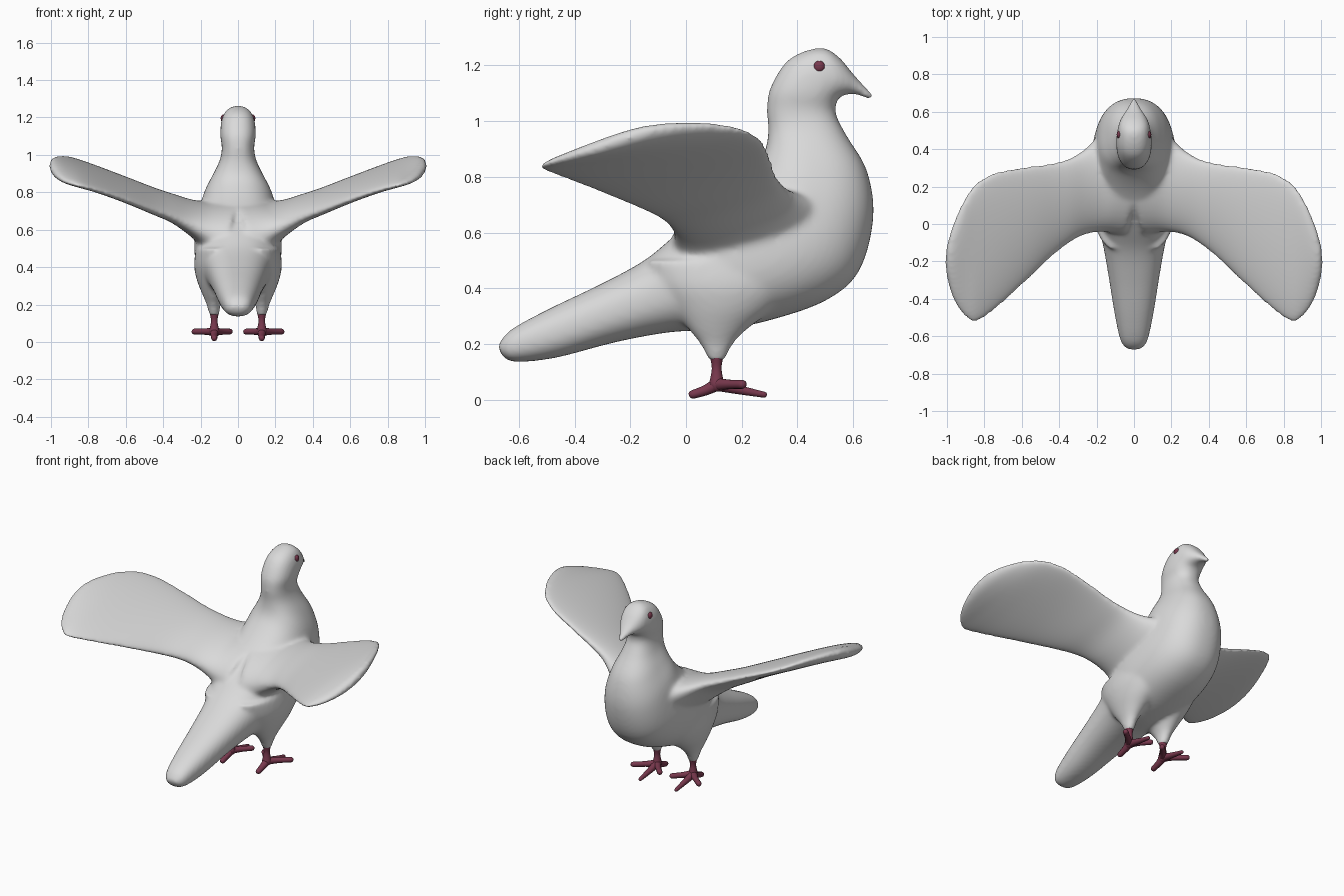
import bpy, bmesh, math
from mathutils import Vector


def material(name, rgb):
    m = bpy.data.materials.new(name)
    m.diffuse_color = (*rgb, 1)
    return m


GREY = material("pale grey feathers", (0.7, 0.7, 0.7))
MAROON = material("maroon skin", (0.19, 0.04, 0.075))


def spline(rows, steps):
    """Catmull-Rom interpolation of rows of numbers."""
    out = []
    for i in range(len(rows) - 1):
        p = [rows[max(i - 1, 0)], rows[i], rows[i + 1], rows[min(i + 2, len(rows) - 1)]]
        for k in range(steps):
            t = k / steps
            out.append([0.5 * (2 * b + (c - a) * t + (2 * a - 5 * b + 4 * c - d) * t * t
                               + (3 * b - a - 3 * c + d) * t ** 3)
                        for a, b, c, d in zip(*p)])
    out.append(list(rows[-1]))
    return out


def loft(bm, rings, sides=32, power=1.0):
    """Closed skin over rings given as (centre, half axis, half axis)."""
    def bend(v):
        return math.copysign(abs(v) ** power, v)
    loops = []
    for c, a, b in rings:
        loops.append([])
        for k in range(sides):
            u = 2 * math.pi * k / sides
            loops[-1].append(bm.verts.new(c + a * bend(math.cos(u)) + b * bend(math.sin(u))))
    for l0, l1 in zip(loops, loops[1:]):
        for k in range(sides):
            j = (k + 1) % sides
            bm.faces.new((l0[k], l0[j], l1[j], l1[k]))
    bm.faces.new(loops[0])
    bm.faces.new(loops[-1])


def tube(bm, points, sides=12):
    """Round limb through (x, y, z, radius) points, with domed ends."""
    rows = spline(points, 4)
    pts = [Vector(r[:3]) for r in rows]
    rads = [r[3] for r in rows]
    d0 = (pts[0] - pts[1]).normalized()
    d1 = (pts[-1] - pts[-2]).normalized()
    r0, r1 = rads[0], rads[-1]
    pts = [pts[0] + d0 * r0 * 0.9, pts[0] + d0 * r0 * 0.6] + pts \
        + [pts[-1] + d1 * r1 * 0.6, pts[-1] + d1 * r1 * 0.9]
    rads = [r0 * 0.4, r0 * 0.8] + rads + [r1 * 0.8, r1 * 0.4]
    axis = (pts[-1] - pts[0]).normalized()
    side = axis.orthogonal().normalized()
    up = axis.cross(side)
    loft(bm, [(p, side * r, up * r) for p, r in zip(pts, rads)], sides)


def finish(bm, name, mat):
    bmesh.ops.recalc_face_normals(bm, faces=bm.faces[:])
    me = bpy.data.meshes.new(name)
    bm.to_mesh(me)
    bm.free()
    me.materials.append(mat)
    for p in me.polygons:
        p.use_smooth = True
    ob = bpy.data.objects.new(name, me)
    bpy.context.collection.objects.link(ob)
    return ob


# Trunk from tail to beak: back y, back z, front y, front z, half width
TRUNK = [
    (-0.675, 0.195, -0.665, 0.165, 0.038), (-0.63, 0.25, -0.62, 0.136, 0.072),
    (-0.50, 0.322, -0.47, 0.15, 0.103), (-0.30, 0.418, -0.25, 0.207, 0.137),
    (-0.15, 0.50, -0.05, 0.243, 0.168), (-0.04, 0.59, 0.12, 0.25, 0.205),
    (0.08, 0.69, 0.30, 0.285, 0.232), (0.18, 0.77, 0.50, 0.355, 0.23),
    (0.25, 0.84, 0.62, 0.46, 0.212), (0.28, 0.885, 0.672, 0.65, 0.185),
    (0.292, 0.93, 0.65, 0.82, 0.14), (0.295, 0.98, 0.575, 0.95, 0.10),
    (0.29, 1.04, 0.537, 1.03, 0.086), (0.303, 1.12, 0.546, 1.08, 0.095),
    (0.37, 1.222, 0.565, 1.092, 0.092), (0.48, 1.263, 0.585, 1.097, 0.08),
    (0.545, 1.233, 0.605, 1.097, 0.06), (0.595, 1.175, 0.622, 1.092, 0.042),
    (0.64, 1.127, 0.645, 1.081, 0.025), (0.671, 1.099, 0.669, 1.075, 0.012),
]
# Wing outwards: x, leading y, leading z, trailing y, trailing z, half thickness
WING = [
    (0.06, 0.54, 0.67, -0.06, 0.55, 0.15), (0.14, 0.51, 0.68, -0.045, 0.575, 0.125),
    (0.20, 0.46, 0.695, -0.045, 0.60, 0.093), (0.27, 0.395, 0.725, -0.06, 0.63, 0.07),
    (0.35, 0.35, 0.765, -0.105, 0.665, 0.054), (0.45, 0.325, 0.805, -0.185, 0.70, 0.046),
    (0.60, 0.305, 0.868, -0.33, 0.757, 0.040), (0.75, 0.275, 0.928, -0.465, 0.808, 0.037),
    (0.85, 0.215, 0.965, -0.525, 0.835, 0.036), (0.92, 0.11, 0.985, -0.48, 0.856, 0.035),
    (0.97, -0.01, 0.985, -0.395, 0.885, 0.032), (0.997, -0.10, 0.977, -0.30, 0.918, 0.022),
    (1.007, -0.15, 0.965, -0.25, 0.938, 0.010),
]
# Thigh downwards: x, y, z, half width, half depth
THIGH = [
    (0.105, 0.15, 0.50, 0.12, 0.29), (0.115, 0.145, 0.41, 0.12, 0.25),
    (0.12, 0.135, 0.33, 0.10, 0.185), (0.128, 0.115, 0.255, 0.063, 0.108),
    (0.13, 0.11, 0.20, 0.038, 0.06), (0.127, 0.11, 0.14, 0.027, 0.030),
]

# Body, wings and thighs fused into one smooth skin
bm = bmesh.new()
loft(bm, [(Vector((0, (yb + yf) / 2, (zb + zf) / 2)), Vector((w, 0, 0)),
           Vector((0, (yb - yf) / 2, (zb - zf) / 2)))
          for yb, zb, yf, zf, w in spline(TRUNK, 5)], 48, 0.86)
for s in (-1, 1):
    loft(bm, [(Vector((s * x, (yl + yt) / 2, (zl + zt) / 2)),
               Vector((0, (yl - yt) / 2, (zl - zt) / 2)), Vector((-s * t * 0.35, 0, t)))
              for x, yl, zl, yt, zt, t in spline(WING, 5)], 40)
    loft(bm, [(Vector((s * x, y, z)), Vector((a, 0, 0)), Vector((0, b, 0)))
              for x, y, z, a, b in spline(THIGH, 5)])
body = finish(bm, "feathered_body", GREY)
fuse = body.modifiers.new("fuse", 'REMESH')
fuse.mode = 'VOXEL'
fuse.voxel_size = 0.01
fuse.use_smooth_shade = True
soften = body.modifiers.new("soften", 'SMOOTH')
soften.factor = 0.5
soften.iterations = 20

for s, side in ((-1, "left"), (1, "right")):
    # Leg with three front toes and one back toe
    bm = bmesh.new()
    x, y = s * 0.127, 0.11
    tube(bm, [(x, y, 0.15, 0.024), (x, y, 0.11, 0.018), (x, y, 0.055, 0.029)])
    for reach in (0.105, -0.083):
        tube(bm, [(x, y, 0.055, 0.024), (x + s * reach * 0.47, y + 0.045, 0.055, 0.017),
                  (x + s * reach, y + 0.092, 0.055, 0.016)])
    tube(bm, [(x, y, 0.055, 0.024), (x, y + 0.08, 0.036, 0.017), (x, y + 0.17, 0.018, 0.011)])
    tube(bm, [(x, y, 0.055, 0.024), (x, y - 0.04, 0.034, 0.019), (x, y - 0.085, 0.019, 0.016)])
    finish(bm, side + "_foot", MAROON)

    # Eye
    bm = bmesh.new()
    bmesh.ops.create_uvsphere(bm, u_segments=16, v_segments=10, radius=0.021)
    eye = finish(bm, side + "_eye", MAROON)
    eye.scale.x = 0.7
    eye.location = (s * 0.078, 0.478, 1.195)
